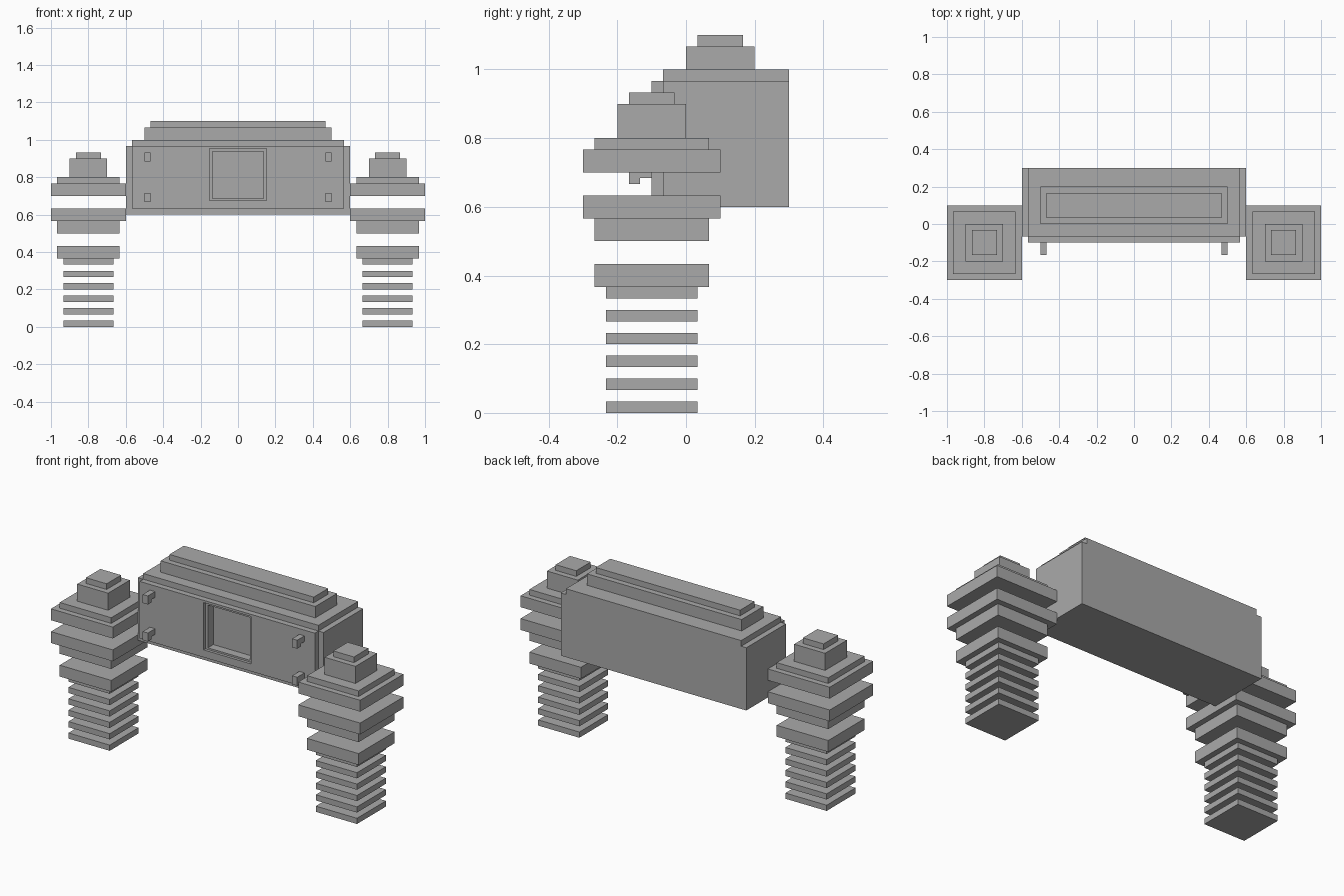
import bpy
from mathutils import Vector

default = bpy.data.objects.get("Cube")
if default:
    bpy.data.objects.remove(default, do_unlink=True)

U = 1 / 30  # one block of the model's grid

grey = bpy.data.materials.new("stone grey")
grey.use_nodes = True
colour = (0.4, 0.4, 0.4, 1)
grey.diffuse_color = colour
grey.node_tree.nodes["Principled BSDF"].inputs["Base Color"].default_value = colour


def box(name, low, high):
    """Box between two corners given in grid blocks."""
    low, high = Vector(low) * U, Vector(high) * U
    bpy.ops.mesh.primitive_cube_add(size=1, location=(low + high) / 2)
    obj = bpy.context.object
    obj.name = name
    obj.scale = high - low
    bpy.ops.object.transform_apply(location=False, rotation=False, scale=True)
    obj.data.materials.append(grey)
    return obj


def cut(target, low, high):
    """Cut a box-shaped hole and discard the cutter."""
    cutter = box("cutter", low, high)
    mod = target.modifiers.new("recess", "BOOLEAN")
    mod.operation = "DIFFERENCE"
    mod.solver = "EXACT"
    mod.object = cutter
    bpy.context.view_layer.objects.active = target
    bpy.ops.object.modifier_apply(modifier=mod.name)
    bpy.data.objects.remove(cutter, do_unlink=True)


# Main body, stepped roof and front panel
body = box("body", (-18, -2, 18), (18, 9, 29))
box("roof_base", (-17, -2, 29), (17, 9, 30))
box("roof_step", (-15, 0, 30), (15, 6, 32))
box("roof_cap", (-14, 1, 32), (14, 5, 33))
panel = box("front_panel", (-17, -3, 19), (17, -2, 29))

# Stepped square recess in the panel
cut(panel, (-4.6, -4, 20.3), (4.6, -2.5, 28.6))
for part in (panel, body):
    cut(part, (-4.1, -4, 20.6), (4.1, -1, 28.1))

# Hooked pegs on the panel
for side, x in (("right", -15), ("left", 14)):
    for level, z in (("lower", 20), ("upper", 26.5)):
        box(f"{side}_{level}_peg_stem", (x, -4, z + 0.5), (x + 1, -3, z + 1.5))
        box(f"{side}_{level}_peg_tip", (x, -5, z), (x + 1, -4, z + 1.5))

# Side towers: separate square slabs as (name, half width, bottom, top)
slabs = [(f"leg_slab_{i + 1}", 4, 2 * i, 2 * i + 1) for i in range(6)]
slabs += [
    ("knee_slab", 5, 11, 13),
    ("waist_slab", 5, 15, 17),
    ("lower_ledge", 6, 17, 19),
    ("upper_ledge", 6, 21, 23),
    ("shoulder_slab", 5, 23, 24),
    ("top_block", 3, 24, 27),
    ("top_cap", 2, 27, 28),
]
for side, x in (("right", -24), ("left", 24)):
    for name, half, bottom, top in slabs:
        box(f"{side}_{name}", (x - half, -3 - half, bottom), (x + half, -3 + half, top))
